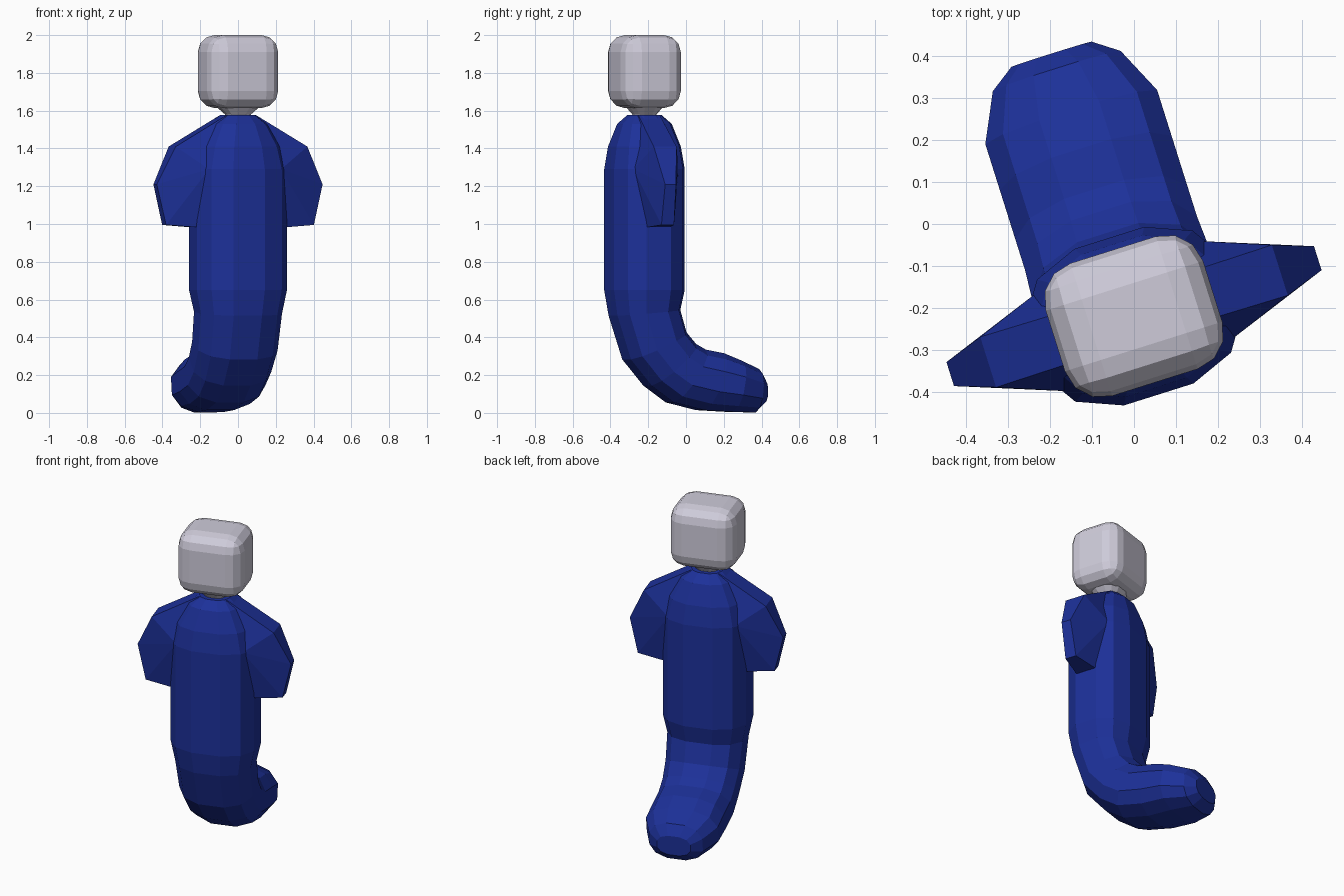
import bpy, bmesh, math
from mathutils import Matrix, Vector

if "Cube" in bpy.data.objects:
    bpy.data.objects.remove(bpy.data.objects["Cube"])

# The whole figure is turned slightly about a vertical axis
PLACE = Matrix.Translation((0, -0.22, 0)) @ Matrix.Rotation(math.radians(17.5), 4, 'Z')


def material(name, rgb):
    m = bpy.data.materials.new(name)
    m.diffuse_color = (*rgb, 1)
    m.use_nodes = True
    m.node_tree.nodes["Principled BSDF"].inputs["Base Color"].default_value = m.diffuse_color
    return m


BLUE = material("blue", (0.012, 0.03, 0.32))
PALE = material("pale", (0.62, 0.60, 0.70))


def finish(bm, name, mat):
    bmesh.ops.recalc_face_normals(bm, faces=bm.faces)
    bm.transform(PLACE)
    me = bpy.data.meshes.new(name)
    bm.to_mesh(me)
    bm.free()
    me.materials.append(mat)
    ob = bpy.data.objects.new(name, me)
    bpy.context.collection.objects.link(ob)
    return ob


def ring(v, z, a, b, tilt, n=12, p=2 / 2.5):
    # rounded cross-section, tilted in the vertical fore-aft plane
    t = math.radians(tilt)
    k = math.cos(math.pi / n) ** p
    pts = []
    for i in range(n):
        ang = 2 * math.pi * (i + 0.5) / n
        c, s = math.cos(ang), math.sin(ang)
        x = a / k * math.copysign(abs(c) ** p, c)
        d = b / k * math.copysign(abs(s) ** p, s)
        pts.append((x, v + d * math.cos(t), z + d * math.sin(t)))
    return pts


def loft(sections, name, mat):
    bm = bmesh.new()
    rings = [[bm.verts.new(q) for q in ring(*s)] for s in sections]
    for r0, r1 in zip(rings, rings[1:]):
        for i in range(len(r0)):
            j = (i + 1) % len(r0)
            bm.faces.new((r0[i], r0[j], r1[j], r1[i]))
    bm.faces.new(rings[0])
    bm.faces.new(rings[-1])
    return finish(bm, name, mat)


# Torso curling into a tail: (back offset, height, half width, half depth, tilt)
loft([
    (0, 1.577, 0.09, 0.085, 0),
    (0, 1.53, 0.15, 0.135, 0),
    (0, 1.41, 0.22, 0.178, 0),
    (0, 1.29, 0.25, 0.196, 0),
    (0, 0.65, 0.25, 0.196, 0),
    (0, 0.53, 0.225, 0.175, 5),
    (0.055, 0.355, 0.22, 0.17, 25),
    (0.14, 0.255, 0.215, 0.165, 42),
    (0.23, 0.195, 0.215, 0.165, 58),
    (0.365, 0.165, 0.215, 0.16, 70),
    (0.49, 0.142, 0.215, 0.138, 80),
    (0.61, 0.117, 0.16, 0.115, 85),
    (0.655, 0.11, 0.10, 0.06, 88),
], "body_and_tail", BLUE)

# Stubby arms: hull of a side outline (out, height, half thickness)
outline = [(0.08, 1.577, 0.06), (0.365, 1.41, 0.063), (0.46, 1.21, 0.03),
           (0.41, 0.995, 0.035), (0.21, 0.98, 0.07), (0.2, 1.29, 0.125)]
for side, label in ((-1, "left"), (1, "right")):
    bm = bmesh.new()
    for u, z, h in outline:
        for s in (-1, 1):
            bm.verts.new((side * u, s * h, z))
    bmesh.ops.convex_hull(bm, input=bm.verts)
    bmesh.ops.dissolve_limit(bm, angle_limit=0.03, verts=bm.verts, edges=bm.edges)
    finish(bm, "arm_" + label, BLUE)

# Head: rounded block
bm = bmesh.new()
bmesh.ops.create_cube(bm, size=1, matrix=Matrix.Translation((0, 0, 1.807))
                      @ Matrix.Diagonal((0.394, 0.332, 0.386, 1)))
bmesh.ops.bevel(bm, geom=bm.edges[:], offset=0.09, segments=3, profile=0.5, affect='EDGES')
finish(bm, "head", PALE)

# Neck: short flared collar
loft([(0, 1.565, 0.06, 0.055, 0), (0, 1.58, 0.065, 0.06, 0),
      (0, 1.625, 0.115, 0.095, 0)], "neck", PALE)
